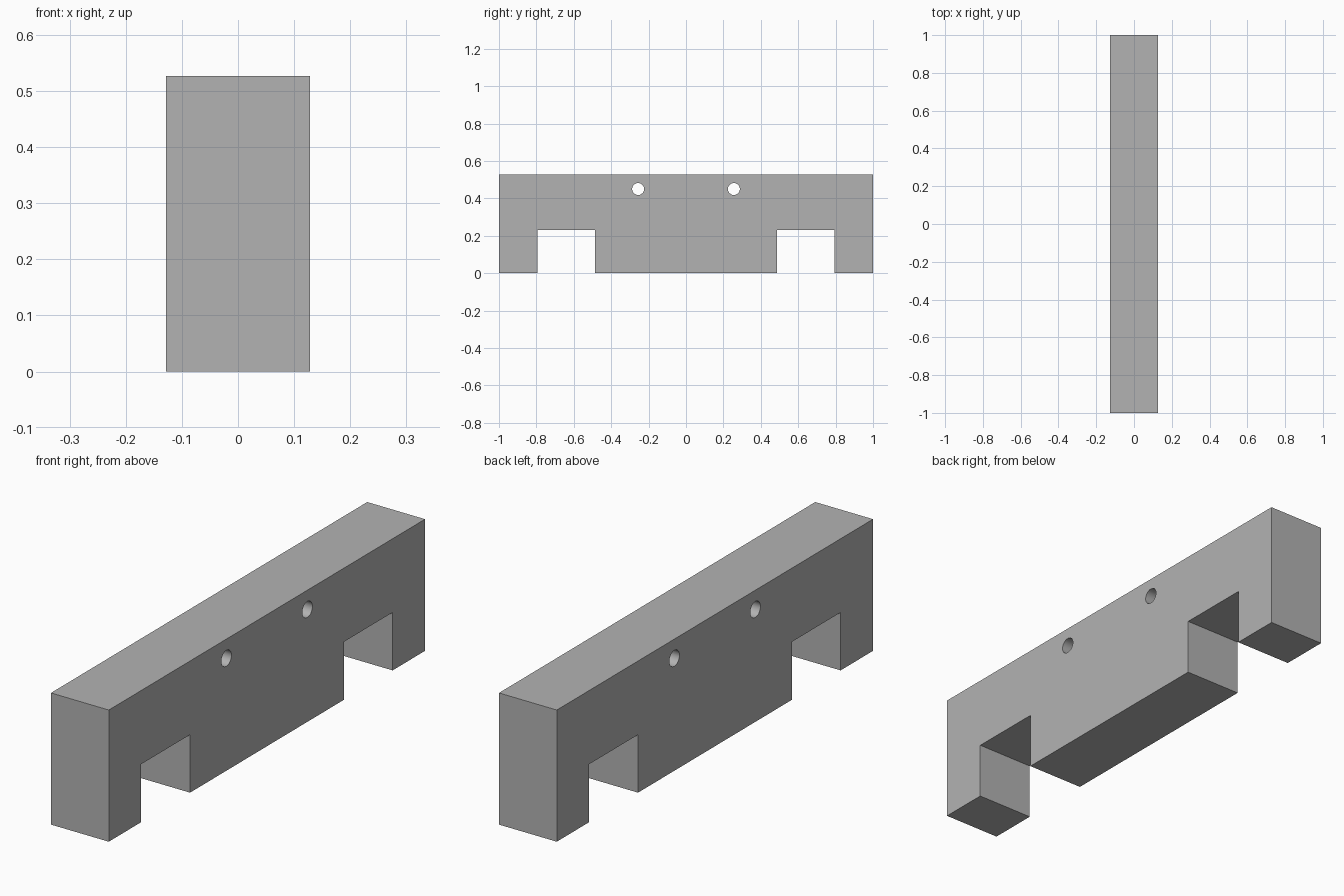
import bpy, bmesh
from mathutils import Matrix, Vector

if "Cube" in bpy.data.objects:
    bpy.data.objects.remove(bpy.data.objects["Cube"], do_unlink=True)

HALF_WIDTH, HEIGHT = 0.128, 0.527
NOTCH_IN, NOTCH_OUT, NOTCH_TOP = 0.486, 0.795, 0.232
HOLE_Y, HOLE_Z, HOLE_RADIUS = 0.256, 0.45, 0.032

grey = bpy.data.materials.new("plain grey")
grey.use_nodes = True
colour = (0.45, 0.45, 0.45, 1)
grey.diffuse_color = colour
grey.node_tree.nodes["Principled BSDF"].inputs["Base Color"].default_value = colour


def make_object(name, bm):
    bmesh.ops.recalc_face_normals(bm, faces=bm.faces)
    mesh = bpy.data.meshes.new(name)
    bm.to_mesh(mesh)
    bm.free()
    mesh.materials.append(grey)
    obj = bpy.data.objects.new(name, mesh)
    bpy.context.collection.objects.link(obj)
    return obj


# Block: a mirrored side profile with two notches, extruded across the width
half = [(NOTCH_IN, 0), (NOTCH_IN, NOTCH_TOP), (NOTCH_OUT, NOTCH_TOP),
        (NOTCH_OUT, 0), (1, 0), (1, HEIGHT)]
profile = half + [(-y, z) for y, z in reversed(half)]
bm = bmesh.new()
side = bm.faces.new([bm.verts.new((-HALF_WIDTH, y, z)) for y, z in profile])
swept = bmesh.ops.extrude_face_region(bm, geom=[side], use_keep_orig=True)
bmesh.ops.translate(bm, vec=Vector((2 * HALF_WIDTH, 0, 0)),
                    verts=[v for v in swept["geom"] if isinstance(v, bmesh.types.BMVert)])
block = make_object("notched_block", bm)

# Two round bolt holes through the width
bm = bmesh.new()
for sign in (-1, 1):
    place = Matrix.Translation((0, sign * HOLE_Y, HOLE_Z)) @ Matrix.Rotation(1.5708, 4, "Y")
    bmesh.ops.create_cone(bm, cap_ends=True, segments=32, radius1=HOLE_RADIUS,
                          radius2=HOLE_RADIUS, depth=4 * HALF_WIDTH, matrix=place)
cutter = make_object("hole_cutter", bm)
cutter.hide_render = True

holes = block.modifiers.new("bolt holes", "BOOLEAN")
holes.operation = "DIFFERENCE"
holes.solver = "EXACT"
holes.object = cutter
bpy.ops.object.select_all(action="DESELECT")
block.select_set(True)
bpy.context.view_layer.objects.active = block
bpy.ops.object.modifier_apply(modifier=holes.name)
bpy.data.objects.remove(cutter, do_unlink=True)

# Smooth hole walls, sharp block edges
bpy.ops.object.shade_smooth_by_angle(angle=0.6)
